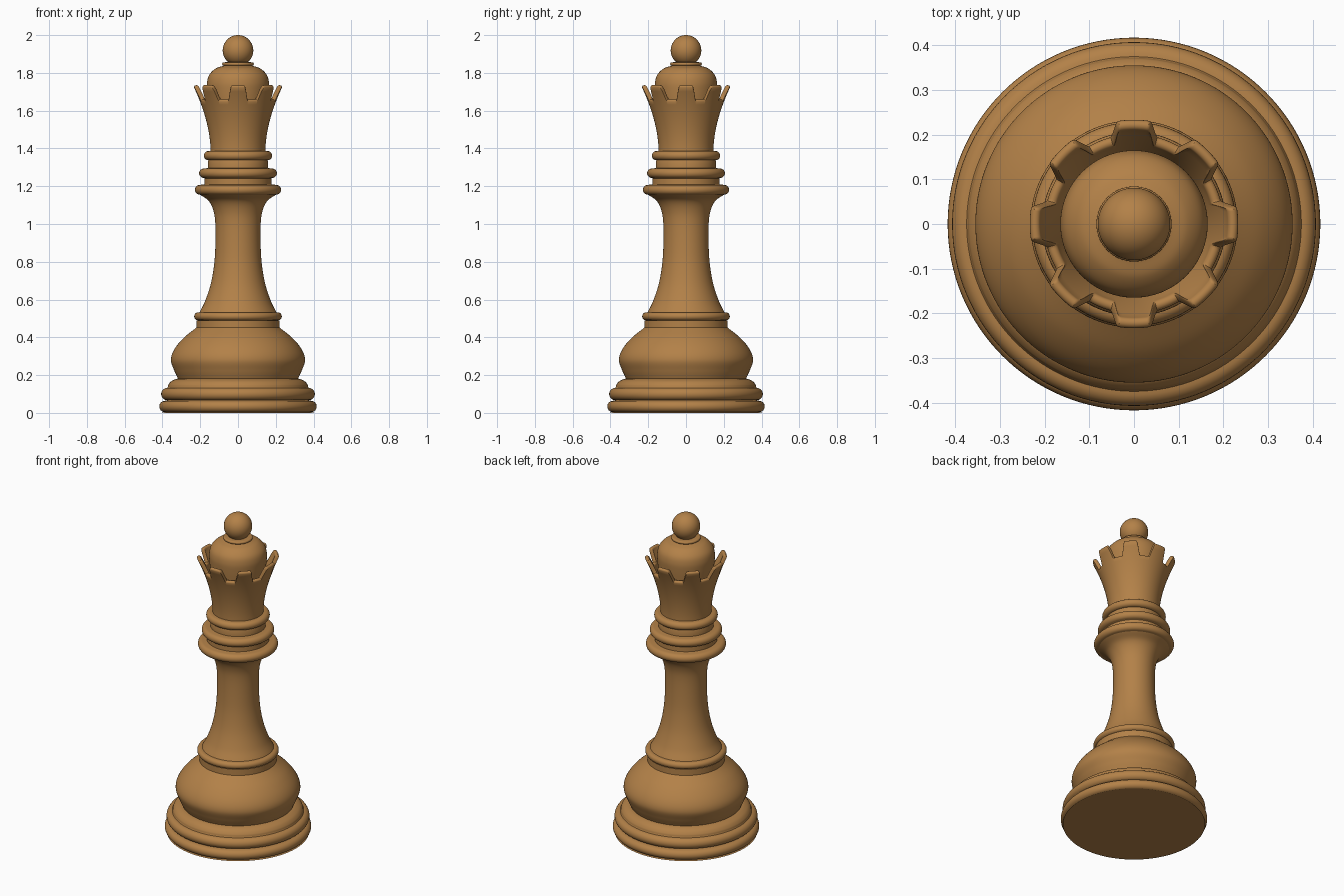
import bpy, math
from mathutils import Vector

if "Cube" in bpy.data.objects:
    bpy.data.objects.remove(bpy.data.objects["Cube"])

SEG = 128
wood = bpy.data.materials.new("wood")
wood.diffuse_color = (0.45, 0.22, 0.065, 1)
wood.use_nodes = True
wood.node_tree.nodes["Principled BSDF"].inputs["Base Color"].default_value = wood.diffuse_color


def curve(pts, n=8):
    """Smooth curve through (radius, z) points."""
    p = [Vector(q) for q in pts]
    p = [2 * p[0] - p[1]] + p + [2 * p[-1] - p[-2]]
    out = []
    for a, b, c, d in zip(p, p[1:], p[2:], p[3:]):
        for i in range(n):
            t = i / n
            out.append(0.5 * (2 * b + (c - a) * t + (2 * a - 5 * b + 4 * c - d) * t * t
                              + (3 * b - a - 3 * c + d) * t ** 3))
    return [tuple(v) for v in out] + [tuple(pts[-1])]


def bead(r, z0, z1, n=12):
    """Half-round moulding that reaches radius r between two heights."""
    h = (z1 - z0) / 2
    return [(r - h + h * math.cos(a), z0 + h + h * math.sin(a))
            for a in (math.pi * (i / n - 0.5) for i in range(n + 1))]


def revolve(name, profile, seg=SEG):
    """Turn a profile around z; profile is a list or a function of the angle."""
    verts, faces = [], []
    for s in range(seg):
        a = 2 * math.pi * s / seg
        col = profile(a) if callable(profile) else profile
        verts += [(r * math.cos(a), r * math.sin(a), z) for r, z in col]
    n = len(col)
    for s in range(seg):
        i, j = s * n, (s + 1) % seg * n
        faces += [(i + k, j + k, j + k + 1, i + k + 1) for k in range(n - 1)]
    me = bpy.data.meshes.new(name)
    me.from_pydata(verts, [], faces)
    ob = bpy.data.objects.new(name, me)
    bpy.context.collection.objects.link(ob)
    me.materials.append(wood)
    # weld points on the axis
    import bmesh
    bm = bmesh.new()
    bm.from_mesh(me)
    bmesh.ops.remove_doubles(bm, verts=bm.verts, dist=1e-5)
    bmesh.ops.recalc_face_normals(bm, faces=bm.faces)
    bm.to_mesh(me)
    bm.free()
    bpy.context.view_layer.objects.active = ob
    bpy.ops.object.select_all(action='DESELECT')
    ob.select_set(True)
    bpy.ops.object.shade_smooth_by_angle(angle=math.radians(40))
    return ob


# stepped foot
revolve("foot", [(0, 0), (0.405, 0)] + bead(0.417, 0.004, 0.064)
        + bead(0.407, 0.067, 0.132)
        + curve([(0.372, 0.137), (0.368, 0.15), (0.355, 0.166), (0.335, 0.177), (0.318, 0.181)]))

# rounded bulb above the foot
revolve("bulb", curve([(0.318, 0.181), (0.338, 0.225), (0.355, 0.28), (0.338, 0.335),
                       (0.29, 0.395), (0.22, 0.452)]) + [(0.22, 0.49)])

# ring at the bottom of the stem
revolve("stem_ring", [(0.22, 0.488)] + bead(0.232, 0.49, 0.532) + [(0.2, 0.533)])

# concave stem flaring into the collar
revolve("stem", curve([(0.205, 0.53), (0.175, 0.59), (0.145, 0.68), (0.127, 0.78), (0.12, 0.88),
                       (0.12, 1.0), (0.13, 1.07), (0.155, 1.122), (0.2, 1.155)]))

# three stacked collar rings
revolve("collar", [(0.195, 1.153)] + bead(0.228, 1.155, 1.207) + [(0.178, 1.21), (0.178, 1.242)]
        + bead(0.206, 1.244, 1.294) + [(0.158, 1.296), (0.158, 1.336)]
        + bead(0.181, 1.338, 1.386) + [(0.14, 1.387)])

# crown wall with eight teeth
Z0, TOP, NOTCH, HALF = 1.385, 1.735, 1.66, 0.012


def crown_radius(z):
    return 0.145 + 0.094 * ((z - Z0) / (TOP - Z0)) ** 1.82


def crown_section(a):
    step = math.pi / 4
    off = math.degrees(abs((a + step / 2) % step - step / 2))
    t = min(max((off - 8.5) / 7, 0), 1)
    zt = TOP - (TOP - NOTCH) * t * t * (3 - 2 * t) - HALF
    zs = [Z0 + (zt - Z0) * i / 16 for i in range(17)]
    outer = [(crown_radius(z), z) for z in zs]
    rim = [(crown_radius(zt) - HALF + HALF * math.cos(b), zt + HALF * math.sin(b))
           for b in (math.pi * i / 8 for i in range(1, 8))]
    inner = [(crown_radius(z) - 2 * HALF, z) for z in reversed(zs[5:])]
    return outer + rim + inner


revolve("crown", crown_section, 384)

# dome inside the crown, with a small disc on top
revolve("dome", curve([(0.142, 1.5), (0.155, 1.62), (0.163, 1.7), (0.164, 1.75), (0.152, 1.79),
                       (0.12, 1.822), (0.08, 1.837)])
        + bead(0.084, 1.838, 1.856) + [(0.03, 1.858)])

# ball finial
revolve("ball", [(0.081 * math.cos(b), 1.919 + 0.081 * math.sin(b))
                 for b in (math.pi * (i / 32 - 0.5) for i in range(33))], 64)
